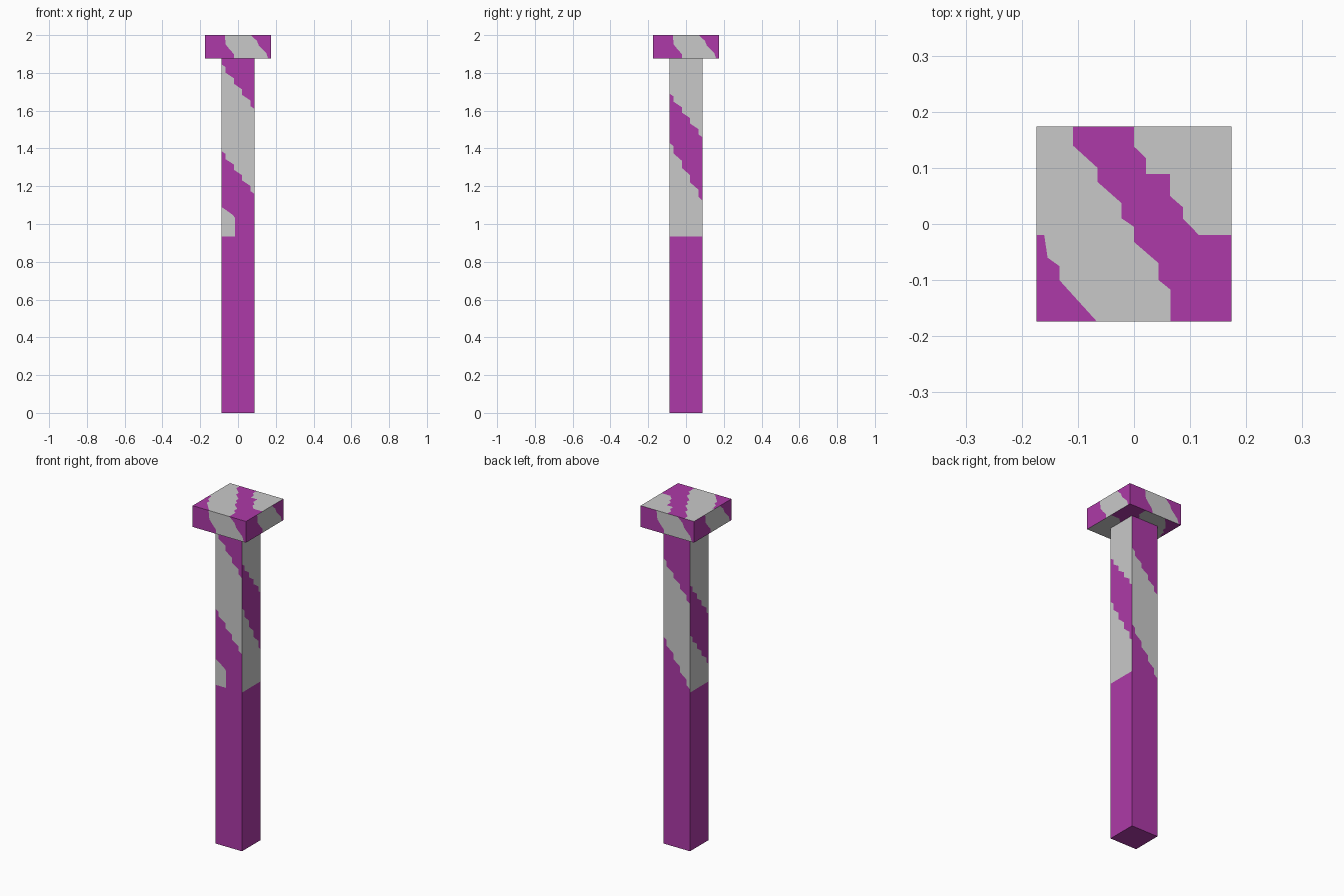
import bpy, bmesh, math
from mathutils import Matrix, Vector

if "Cube" in bpy.data.objects:
    bpy.data.objects.remove(bpy.data.objects["Cube"])


def material(name, rgb):
    m = bpy.data.materials.new(name)
    m.diffuse_color = (*rgb, 1)
    m.use_nodes = True
    m.node_tree.nodes["Principled BSDF"].inputs["Base Color"].default_value = m.diffuse_color
    return m


MATS = [material("magenta", (0.423, 0.042, 0.392)),
        material("light_grey", (0.584, 0.584, 0.584))]
MAG, GREY = 0, 1
R, H = 0.087, 0.174        # half widths of shaft and head
NECK, TOP = 1.875, 2.0     # underside and top of head
MID = 0.935                # top of the plain lower shaft


def patch(bm, pts, color):
    f = bm.faces.new([bm.verts.new(p) for p in pts])
    f.material_index = color


def side_patch(bm, k, half, pts, color):
    """Patch on side k (front, right, back, left); points are (across, height)."""
    rot = Matrix.Rotation(k * math.pi / 2, 3, 'Z')
    patch(bm, [rot @ Vector((u, -half, v)) for u, v in pts], color)


def flat(z):
    return [(-R, z), (R, z)]


def stepped(z0, z1):
    """Ragged stripe edge running down across the shaft from left to right."""
    d, t, z, pts = (z0 - z1) / 8, R / 2, z0, [(-R, z0)]
    for i in range(4):
        u = -R + t * (i + 0.5)
        pts += [(u, z - d * (0.5 if i == 0 else 1)), ]
        z = pts[-1][1] - d
        pts.append((u, z))
    return pts + [(R, z1)]


def finish(bm, name):
    bmesh.ops.remove_doubles(bm, verts=bm.verts[:], dist=1e-5)
    me = bpy.data.meshes.new(name)
    bm.to_mesh(me)
    bm.free()
    for m in MATS:
        me.materials.append(m)
    bpy.context.collection.objects.link(bpy.data.objects.new(name, me))


# Shaft: stripe edges listed bottom to top, with the colour of each band
bm = bmesh.new()
bands = {
    1: ([flat(0), flat(MID), stepped(1.43, 1.125), stepped(1.69, 1.46), flat(NECK)],
        [MAG, GREY, MAG, GREY]),
    2: ([flat(0), flat(MID), stepped(1.22, 0.955), stepped(1.68, 1.46), flat(NECK)],
        [MAG, MAG, GREY, MAG]),
    3: ([flat(0), flat(MID), stepped(1.27, 1.04), stepped(1.565, 1.335), flat(NECK)],
        [MAG, GREY, MAG, GREY]),
}
for k, (edges, colors) in bands.items():
    for lo, hi, c in zip(edges, edges[1:], colors):
        side_patch(bm, k, R, lo + hi[::-1], c)

# Shaft front: has a small grey notch at its left edge
notch = [(-R, MID), (-0.017, MID), (-0.017, 1.035), (-0.03, 1.05),
         (-0.065, 1.075), (-R, 1.09)]
low, high = stepped(1.385, 1.16), stepped(1.845, 1.61)
side_patch(bm, 0, R, notch, GREY)
side_patch(bm, 0, R, flat(0) + low[::-1] + notch[::-1], MAG)
side_patch(bm, 0, R, low + high[::-1], GREY)
side_patch(bm, 0, R, high + flat(NECK)[::-1], MAG)

# Shaft ends
square = [(-R, -R), (R, -R), (R, R), (-R, R)]
patch(bm, [(x, -y, 0) for x, y in square], MAG)
patch(bm, [(x, y, NECK) for x, y in square], MAG)
finish(bm, "shaft")

# Head: four matching striped sides
bm = bmesh.new()
e1 = [(-0.07, TOP), (-0.065, 1.95), (-0.045, 1.925), (-0.022, 1.9), (-0.02, NECK)]
e2 = [(0.067, TOP), (0.1, 1.97), (0.11, 1.945), (0.15, 1.905), (0.16, NECK)]
for k in range(4):
    side_patch(bm, k, H, [(-H, NECK)] + e1[::-1] + [(-H, TOP)], MAG)
    side_patch(bm, k, H, e1 + e2[::-1], GREY)
    side_patch(bm, k, H, e2 + [(H, NECK), (H, TOP)], MAG)

# Head top and mirrored underside: diagonal stripes
c1 = [(-H, -0.02), (-0.16, -0.02), (-0.154, -0.06), (-0.133, -0.075),
      (-0.133, -0.1), (-0.066, -H)]
c2 = [(-0.109, H), (-0.109, 0.14), (-0.065, 0.1), (-0.065, 0.075), (-0.022, 0.037),
      (-0.022, 0.01), (0, -0.005), (0, -0.032), (0.044, -0.07), (0.044, -0.1),
      (0.065, -0.117), (0.065, -H)]
c3 = [(0, H), (0, 0.138), (0.021, 0.118), (0.021, 0.089), (0.064, 0.089),
      (0.064, 0.05), (0.087, 0.03), (0.087, 0.01), (0.116, -0.02), (H, -0.02)]
stripes = [([(-H, -H)] + c1[::-1], MAG),
           (c1 + c2[::-1] + [(-H, H)], GREY),
           (c2 + [(H, -H)] + c3[::-1], MAG),
           (c3 + [(H, H)], GREY)]
for pts, c in stripes:
    patch(bm, [(x, y, TOP) for x, y in pts], c)
    patch(bm, [(x, -y, NECK) for x, y in pts], c)
finish(bm, "head")
